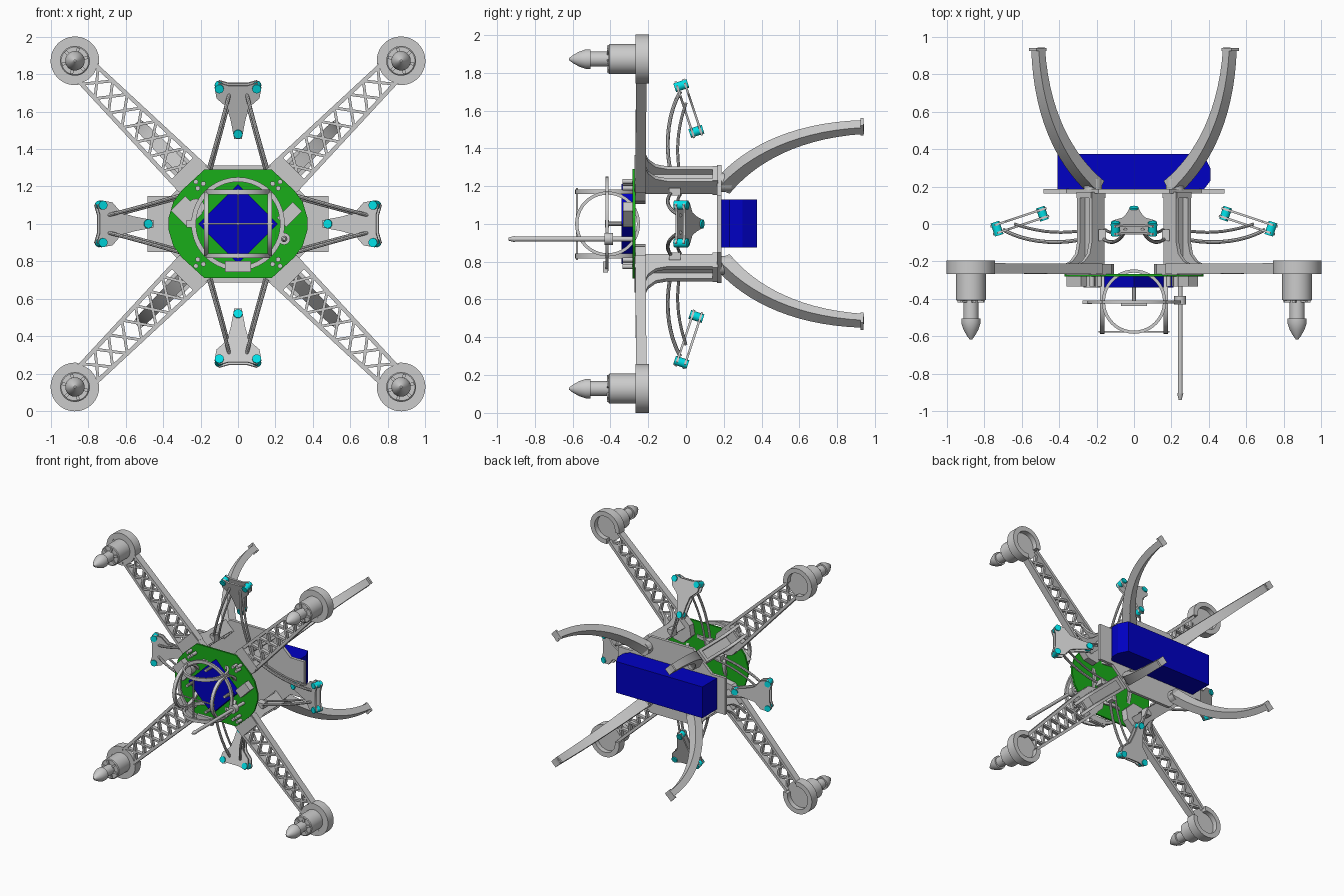
import bpy, bmesh, math
from mathutils import Vector as V, Matrix
from mathutils.geometry import interpolate_bezier

if "Cube" in bpy.data.objects:
    bpy.data.objects.remove(bpy.data.objects["Cube"])

# Everything is modelled as a flat-lying drone (x, y in its plane, z = its top),
# then stood up so that its top faces -y.  "angle" spins a part about its hub.
def frame(angle):
    c, s = math.cos(angle), math.sin(angle)
    return Matrix(((c, -s, 0, 0), (0, 0, -1, 0), (s, c, 0, 1), (0, 0, 0, 1)))

def material(name, rgb):
    m = bpy.data.materials.new(name)
    m.diffuse_color = (*rgb, 1)
    m.use_nodes = True
    m.node_tree.nodes["Principled BSDF"].inputs["Base Color"].default_value = m.diffuse_color
    return m

GREEN = material("green", (0.01, 0.42, 0.01))
BLUE = material("blue", (0.0, 0.0, 0.55))
CYAN = material("cyan", (0.0, 0.75, 0.8))

def finish(name, bm, angle=0.0, mat=None, smooth=True):
    bm.transform(frame(angle))
    bmesh.ops.recalc_face_normals(bm, faces=bm.faces)
    me = bpy.data.meshes.new(name)
    bm.to_mesh(me)
    bm.free()
    ob = bpy.data.objects.new(name, me)
    bpy.context.collection.objects.link(ob)
    if mat:
        me.materials.append(mat)
    if smooth:
        bpy.ops.object.select_all(action='DESELECT')
        ob.select_set(True)
        bpy.context.view_layer.objects.active = ob
        bpy.ops.object.shade_smooth_by_angle(angle=math.radians(35))
    return ob

def box(bm, c, size, rot=0.0):
    bmesh.ops.create_cube(bm, size=1, matrix=Matrix.Translation(c)
                          @ Matrix.Rotation(rot, 4, 'Z') @ Matrix.Diagonal((*size, 1)))

def bar(bm, p, q, w, h):
    p, q = V(p), V(q)
    d = (q - p).normalized()
    side = d.cross(V((0, 0, 1))).normalized()
    m = Matrix((d, side, side.cross(d))).transposed().to_4x4()
    bmesh.ops.create_cube(bm, size=1, matrix=Matrix.Translation((p + q) / 2) @ m
                          @ Matrix.Diagonal(((q - p).length, w, h, 1)))

def cyl(bm, p, q, r1, r2=None, seg=20):
    p, q = V(p), V(q)
    m = Matrix.Translation((p + q) / 2) @ (q - p).to_track_quat('Z', 'Y').to_matrix().to_4x4()
    bmesh.ops.create_cone(bm, cap_ends=True, segments=seg, radius1=r1,
                          radius2=r1 if r2 is None else r2, depth=(q - p).length, matrix=m)

def prism(bm, pts, z0, z1, m=Matrix.Identity(4)):
    lo = [bm.verts.new(m @ V((x, y, z0))) for x, y in pts]
    hi = [bm.verts.new(m @ V((x, y, z1))) for x, y in pts]
    bm.faces.new(lo)
    bm.faces.new(hi)
    for i in range(len(pts)):
        j = (i + 1) % len(pts)
        bm.faces.new((lo[i], lo[j], hi[j], hi[i]))

def skin(bm, sections, closed=False):
    rows = [[bm.verts.new(p) for p in s] for s in sections]
    n = len(rows[0])
    for a, b in zip(rows, rows[1:] + rows[:1] if closed else rows[1:]):
        for k in range(n):
            bm.faces.new((a[k], a[(k + 1) % n], b[(k + 1) % n], b[k]))
    if not closed:
        bm.faces.new(rows[0])
        bm.faces.new(rows[-1])

def ring(bm, m, ri, ro, z0, z1, a0=0.0, a1=2 * math.pi, seg=40):
    closed = a1 - a0 > 6.28
    secs = []
    for i in range(seg if closed else seg + 1):
        a = a0 + (a1 - a0) * i / seg
        secs.append([m @ V((r * math.cos(a), r * math.sin(a), z))
                     for r, z in ((ri, z0), (ro, z0), (ro, z1), (ri, z1))])
    skin(bm, secs, closed)

def rod(bm, a, b, c, d, r):
    pts = interpolate_bezier(V(a), V(b), V(c), V(d), 10)
    for p, q in zip(pts, pts[1:]):
        cyl(bm, p, q, r, seg=8)

T = Matrix.Translation
DIAG = [math.radians(45 + 90 * i) for i in range(4)]
MU = 1.233                                   # hub to motor axis

for i, a in enumerate(DIAG):
    # lattice arm with tapering rails and crossed braces
    bm = bmesh.new()
    half = lambda u: 0.092 - 0.03 * (u - 0.36) / 0.78
    n, u0, u1 = 7, 0.38, 1.12
    for s in (-1, 1):
        bar(bm, (0.34, s * half(0.34), 0.24), (1.14, s * half(1.14), 0.237), 0.022, 0.055)
        for k in range(n):
            ua, ub = u0 + (u1 - u0) * k / n, u0 + (u1 - u0) * (k + 1) / n
            bar(bm, (ua, s * half(ua), 0.245), (ub, -s * half(ub), 0.245), 0.015, 0.03)
    # arm root, fillet and the pillar down to the lower plate
    prism(bm, [(0.2, -0.05), (0.27, -0.1), (0.42, -0.095), (0.42, 0.095), (0.27, 0.1), (0.2, 0.05)], 0.215, 0.272)
    fillet = Matrix(((1, 0, 0, 0), (0, 0, 1, 0), (0, 1, 0, 0), (0, 0, 0, 1)))
    for s in (-0.045, 0.045):
        prism(bm, [(0.28, -0.17), (0.375, -0.17), (0.375, 0.1), (0.39, 0.16), (0.43, 0.2),
                   (0.5, 0.225), (0.28, 0.225)], s - 0.011, s + 0.011, fillet)
    box(bm, (0.325, 0, 0.025), (0.02, 0.08, 0.39))
    box(bm, (0.325, 0, -0.155), (0.11, 0.11, 0.03))
    # open motor cradle
    cyl(bm, (MU, 0, 0.235), (MU, 0, 0.265), 0.122, seg=36)
    ring(bm, T((MU, 0, 0)), 0.092, 0.13, 0.195, 0.268, -2.5, 2.5)
    finish(f"arm_{i}", bm, a)

    # motor with shaft and rounded nose
    bm = bmesh.new()
    steps = [(0.26, 0.08), (0.405, 0.08), (0.41, 0.074), (0.41, 0.04), (0.505, 0.04), (0.505, 0.052),
             (0.53, 0.052), (0.565, 0.04), (0.6, 0.02), (0.618, 0.006)]
    skin(bm, [[(MU + r * math.cos(t * math.pi / 14), r * math.sin(t * math.pi / 14), z)
               for t in range(28)] for z, r in steps])
    for k in range(6):
        t = k * math.pi / 3
        c, s = math.cos(t), math.sin(t)
        bar(bm, (MU + 0.03 * c, 0.03 * s, 0.413), (MU + 0.072 * c, 0.072 * s, 0.413), 0.016, 0.012)
    finish(f"motor_{i}", bm, a)

    # curved landing leg
    bm = bmesh.new()
    path = interpolate_bezier(V((0.29, 0, -0.2)), V((0.50, 0, -0.33)),
                              V((0.70, 0, -0.56)), V((0.725, 0, -0.94)), 16)
    secs = []
    for k, p in enumerate(path):
        d = (path[min(k + 1, 15)] - path[max(k - 1, 0)]).normalized()
        nrm = V((d.z, 0, -d.x)) * (0.036 - 0.012 * k / 15)
        w = V((0, 0.045 - 0.017 * k / 15, 0))
        secs.append([p + nrm + w, p + nrm - w, p - nrm - w, p - nrm + w])
    skin(bm, secs)
    box(bm, (0.728, 0, -0.932), (0.075, 0.056, 0.016))
    cyl(bm, (0.31, 0, -0.18), (0.31, 0, -0.24), 0.05)
    finish(f"landing_leg_{i}", bm, a)

# lower plate and upper board
def mirrored(q):
    r = q + [(-x, y) for x, y in reversed(q) if x]
    return r + [(-x, -y) for x, y in r if y]

bm = bmesh.new()
prism(bm, mirrored([(0.485, 0.15), (0.36, 0.15), (0.19, 0.312)]), -0.187, -0.163)
finish("lower_plate", bm, smooth=False)
bm = bmesh.new()
prism(bm, mirrored([(0.372, 0.03), (0.345, 0.12), (0.3, 0.18), (0.18, 0.29)]), 0.268, 0.282)
finish("upper_board", bm, mat=GREEN, smooth=False)

# blue battery under the lower plate and blue controller on the board
bm = bmesh.new()
prism(bm, [(-0.41, 0.187), (0.375, 0.187), (0.408, 0.23), (0.408, 0.3), (0.37, 0.375), (-0.41, 0.375)],
      -0.125, 0.13, Matrix(((1, 0, 0, 0), (0, 0, 1, 0), (0, -1, 0, 0), (0, 0, 0, 1))))
finish("battery", bm, mat=BLUE, smooth=False)
bm = bmesh.new()
box(bm, (0, 0, 0.31), (0.3, 0.3, 0.06), math.pi / 4)
finish("controller", bm, mat=BLUE, smooth=False)

# small modules and bolts on the board
bm = bmesh.new()
box(bm, (-0.275, 0.065, 0.307), (0.11, 0.13, 0.055), math.pi / 4)
box(bm, (0.275, 0.05, 0.307), (0.07, 0.12, 0.055), -math.pi / 4)
cyl(bm, (-0.225, 0.09, 0.28), (-0.225, 0.09, 0.34), 0.045)
for sx in (-1, 1):
    for sy in (-1, 1):
        for x, y in ((0.185, 0.215), (0.215, 0.19), (0.225, 0.225)):
            cyl(bm, (sx * x, sy * y, 0.28), (sx * x, sy * y, 0.335), 0.013, seg=12)
finish("board_modules", bm)

# guard cage: large flat hoop, four upright hoops, cross wires
bm = bmesh.new()
ring(bm, T((0, 0, 0.418)), 0.225, 0.25, -0.008, 0.008)
for s in (-0.17, 0.17):
    for axis in 'XY':
        c = (s, 0, 0.415) if axis == 'Y' else (0, s, 0.415)
        ring(bm, T(c) @ Matrix.Rotation(math.pi / 2, 4, axis), 0.155, 0.172, -0.013, 0.013)
    cyl(bm, (s, 0, 0.27), (s, 0, 0.42), 0.012, seg=10)
    cyl(bm, (0, s, 0.27), (0, s, 0.42), 0.012, seg=10)
bar(bm, (-0.19, 0, 0.576), (0.19, 0, 0.576), 0.008, 0.01)
bar(bm, (0, -0.19, 0.576), (0, 0.19, 0.576), 0.008, 0.01)
box(bm, (0, -0.228, 0.425), (0.14, 0.06, 0.026))
box(bm, (-0.25, 0, 0.418), (0.05, 0.04, 0.02))
finish("guard_cage", bm)

# antenna on the hoop
bm = bmesh.new()
cyl(bm, (0.247, -0.08, 0.385), (0.247, -0.08, 0.43), 0.032)
cyl(bm, (0.247, -0.08, 0.28), (0.247, -0.08, 0.92), 0.013, seg=12)
cyl(bm, (0.247, -0.08, 0.905), (0.247, -0.08, 0.94), 0.017, 0.008, seg=12)
finish("antenna", bm)

# four outrigger brackets: twin plates on curved rods, held by cyan dampers
inner, outer = V((0.49, 0, -0.055)), V((0.732, 0, 0.025))
d = (outer - inner).normalized()
nrm = V((-d.z, 0, d.x))
tilt = Matrix((d, (0, 1, 0), nrm)).transposed().to_4x4()
tilt.translation = inner
edge = [(-0.03, 0.02), (0.08, 0.04), (0.15, 0.06), (0.2, 0.115), (0.26, 0.125), (0.285, 0.1), (0.27, 0.05)]
outline = edge + [(x, -y) for x, y in reversed(edge)]
for i in range(4):
    a = i * math.pi / 2
    bm = bmesh.new()
    for h in (-0.022, 0.022):
        prism(bm, outline, h - 0.006, h + 0.006, tilt)
    for s in (-1, 1):
        rod(bm, (0.25, s * 0.17, 0.075), (0.4, s * 0.125, 0.115), (0.58, s * 0.075, 0.1), (0.7, s * 0.045, 0.03), 0.01)
        rod(bm, (0.25, s * 0.155, 0.03), (0.4, s * 0.115, 0.06), (0.52, s * 0.08, 0.04), (0.64, s * 0.05, 0.0), 0.008)
        box(bm, (0.26, s * 0.17, 0.06), (0.06, 0.04, 0.06))
    finish(f"bracket_{i}", bm, a)
    bm = bmesh.new()
    for p in (inner, outer + V((0, 0.1, 0)), outer - V((0, 0.1, 0))):
        cyl(bm, p - nrm * 0.037, p + nrm * 0.037, 0.024, seg=16)
    finish(f"dampers_{i}", bm, a, CYAN)
